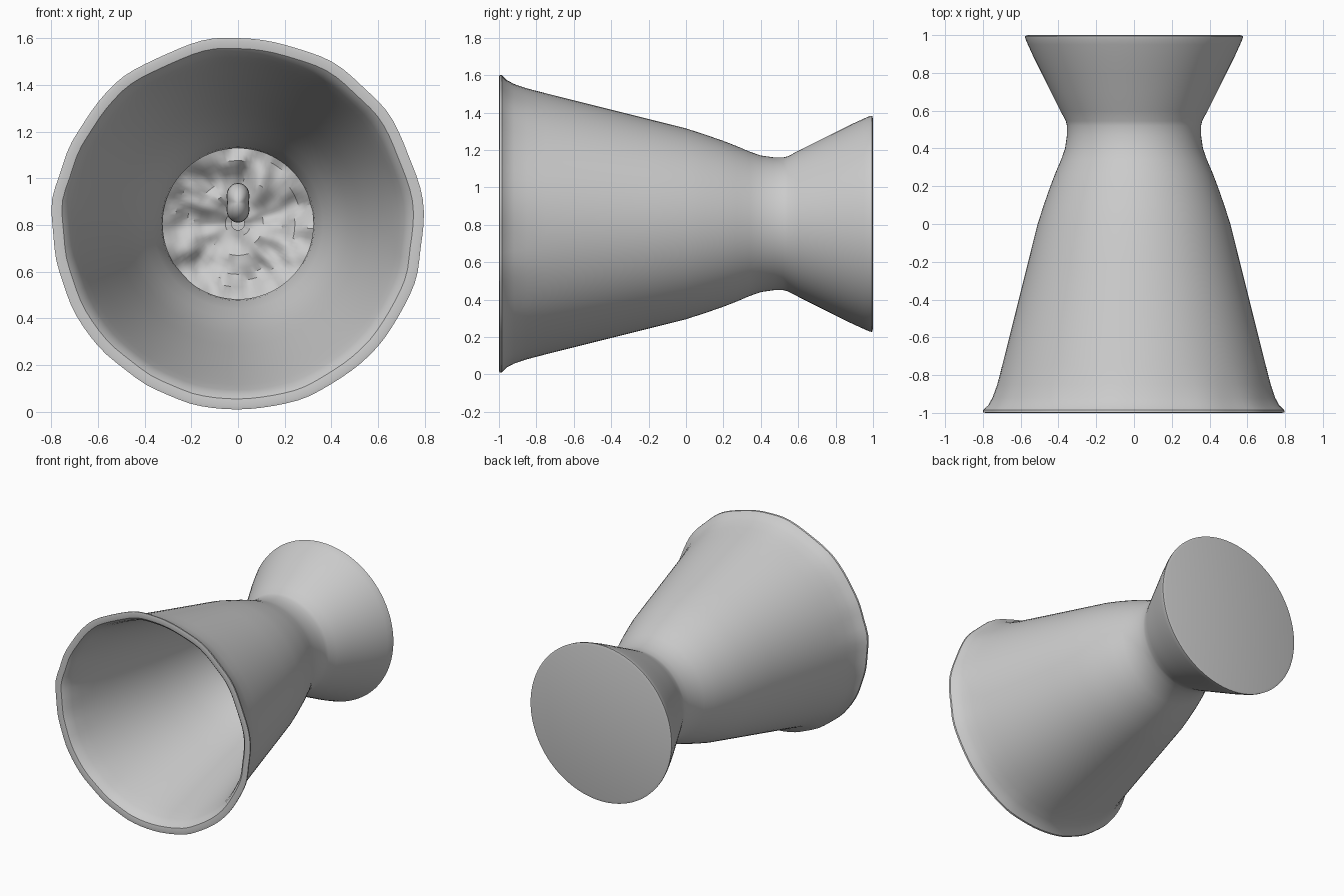
import bpy, bmesh, math
from mathutils import Vector, noise

if "Cube" in bpy.data.objects:
    bpy.data.objects.remove(bpy.data.objects["Cube"])

AXIS_Z = 0.805
SIDES = 96


def lathe(name, profile, shape=lambda y, r, a: (y, r), angle=35):
    """Revolve (y, radius) points about the lengthwise axis; radius 0 closes an end."""
    bm = bmesh.new()
    rings = []
    for y, r in profile:
        ring = []
        for i in range(1 if r == 0 else SIDES):
            a = 2 * math.pi * i / SIDES
            yy, rr = shape(y, r, a)
            ring.append(bm.verts.new((rr * math.cos(a), yy, AXIS_Z + rr * math.sin(a))))
        rings.append(ring)
    for p, q in zip(rings, rings[1:]):
        for i in range(SIDES):
            j = (i + 1) % SIDES
            if len(p) == 1:
                bm.faces.new((p[0], q[j], q[i]))
            elif len(q) == 1:
                bm.faces.new((p[i], p[j], q[0]))
            else:
                bm.faces.new((p[i], p[j], q[j], q[i]))
    bmesh.ops.recalc_face_normals(bm, faces=bm.faces)
    mesh = bpy.data.meshes.new(name)
    bm.to_mesh(mesh)
    bm.free()
    obj = bpy.data.objects.new(name, mesh)
    bpy.context.collection.objects.link(obj)
    bpy.ops.object.select_all(action='DESELECT')
    obj.select_set(True)
    bpy.context.view_layer.objects.active = obj
    bpy.ops.object.shade_smooth_by_angle(angle=math.radians(angle))
    return obj


def hand_made(y, r, a):
    """Slight wobble, strongest at the flared rim."""
    w = max(0, (-y - 0.8) / 0.2)
    n = noise.noise(Vector((math.cos(a) * 4, math.sin(a) * 4, 2)))
    return y, r + 0.014 * w * n - 0.004 * w


# Goblet: foot disc, flared foot, neck, bowl, rolled rim, bowl interior
outer = [(1.0, 0), (1.0, 0.56), (0.995, 0.578), (0.98, 0.575), (0.95, 0.562),
         (0.88, 0.53), (0.8, 0.49), (0.7, 0.44), (0.6, 0.39), (0.545, 0.361),
         (0.52, 0.355), (0.47, 0.355), (0.4, 0.365), (0.34, 0.386), (0.27, 0.416),
         (0.2, 0.443), (0.1, 0.478), (0, 0.51), (-0.2, 0.56), (-0.4, 0.61),
         (-0.6, 0.66), (-0.75, 0.698), (-0.85, 0.725), (-0.92, 0.75),
         (-0.96, 0.772), (-0.985, 0.798), (-0.997, 0.80)]
inner = [(-1.0, 0.785), (-0.995, 0.755), (-0.975, 0.735), (-0.93, 0.715), (-0.85, 0.69),
         (-0.75, 0.662), (-0.6, 0.624), (-0.4, 0.574), (-0.2, 0.524), (0, 0.474),
         (0.1, 0.442), (0.2, 0.407), (0.3, 0.365), (0.4, 0.33), (0.48, 0.318),
         (0.56, 0.31), (0.56, 0)]
lathe("goblet", outer + inner, hand_made)


# Lumpy floor at the bottom of the bowl
def lumps(y, r, a):
    p = Vector((r * math.cos(a), r * math.sin(a), 0.3))
    d = 0.07 * noise.noise(p * 8) + 0.03 * noise.noise(p * 18)
    return y + d, r


floor = [(0.46 - 0.06 * (k / 12) ** 2, 0.325 * k / 12) for k in range(1, 13)]
lathe("bowl_floor", floor, lumps)

# Small upright nub in the middle of the floor
nub = [(0.36 - 0.1 * math.cos(math.pi * k / 12),
        0 if k in (0, 12) else 0.085 * math.sin(math.pi * k / 12)) for k in range(13)]
lathe("floor_nub", nub, lambda y, r, a: (y, r * (0.55 + 0.45 * math.sin(a) ** 2)))
for v in bpy.data.objects["floor_nub"].data.vertices:
    v.co.z += 0.09
